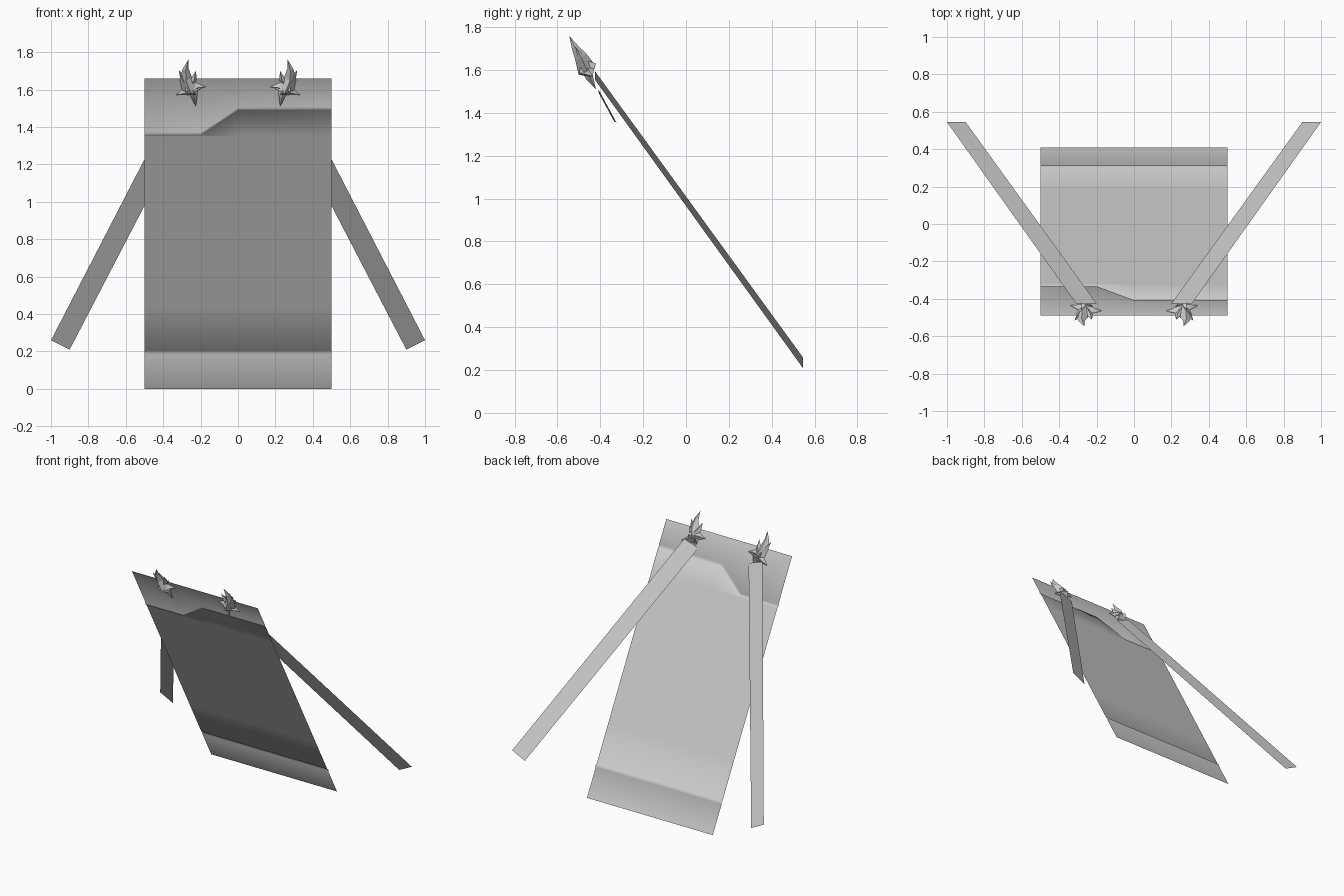
import bpy, bmesh, math
from mathutils import Vector

if "Cube" in bpy.data.objects:
    bpy.data.objects.remove(bpy.data.objects["Cube"])

grey = bpy.data.materials.new("plain grey")
grey.diffuse_color = (0.6, 0.6, 0.6, 1)
grey.use_nodes = True
grey.node_tree.nodes["Principled BSDF"].inputs["Base Color"].default_value = grey.diffuse_color

# Slope of the leaning sheet and its outward (rear, upward) direction
SLOPE = -0.9 / 1.66
OUT = Vector((0, 1, -SLOPE)).normalized()


def make(name, bm, smooth=False):
    mesh = bpy.data.meshes.new(name)
    bm.to_mesh(mesh)
    bm.free()
    mesh.materials.append(grey)
    for p in mesh.polygons:
        p.use_smooth = smooth
    ob = bpy.data.objects.new(name, mesh)
    bpy.context.collection.objects.link(ob)
    return ob


def sheet(name, columns, rows):
    """rows: functions of the column index giving (height, outward offset)"""
    bm = bmesh.new()
    grid = []
    for row in rows:
        line = []
        for i, x in enumerate(columns):
            z, off = row(i)
            line.append(bm.verts.new(Vector((x, 0.41 + SLOPE * z, z)) + OUT * off))
        grid.append(line)
    for a, b in zip(grid, grid[1:]):
        for i in range(len(columns) - 1):
            bm.faces.new((a[i], b[i], b[i + 1], a[i + 1]))
    return make(name, bm, True)


# Main panel with a small raised hem ridge near the bottom
sheet("cloth_panel", [-0.5, 0.5],
      [lambda i, z=z, o=o: (z, o) for z, o in
       [(1.35, 0), (0.45, 0), (0.203, 0), (0.193, 0.008), (0.183, 0), (0, 0)]])

# Top panel with a pressed crease that steps down to the left
crease = [1.363, 1.363, 1.5, 1.5]
sheet("collar_panel", [-0.5, -0.2, 0.0, 0.5],
      [lambda i: (1.66, 0),
       lambda i: (crease[i] + 0.008, 0),
       lambda i: (crease[i], -0.007),
       lambda i: (crease[i] - 0.008, 0),
       lambda i: (1.35, 0)])


def spike(bm, path, width, depth):
    """Tapering four-sided spike along a bent path, flattened onto the sheet"""
    pts = [Vector(p) for p in path]
    axis = (pts[-1] - pts[0]).normalized()
    side = axis.cross(OUT).normalized()
    rings = []
    for k, p in enumerate(pts[:-1]):
        t = 1 - k / (len(pts) - 1)
        rings.append([bm.verts.new(p + side * (width * t * math.cos(a)) + OUT * (depth * t * math.sin(a)))
                      for a in (0, math.pi / 2, math.pi, 3 * math.pi / 2)])
    tip = bm.verts.new(pts[-1])
    bm.faces.new(rings[0])
    for a, b in zip(rings, rings[1:]):
        for i in range(4):
            j = (i + 1) % 4
            bm.faces.new((a[i], a[j], b[j], b[i]))
    for i in range(4):
        bm.faces.new((rings[-1][i], rings[-1][(i + 1) % 4], tip))


for s, label in ((-1, "left"), (1, "right")):
    # Flat strap running down and outwards
    bm = bmesh.new()
    corners = [(0.31, -0.425, 1.595), (0.20, -0.425, 1.555), (0.90, 0.545, 0.21), (1.0, 0.545, 0.26)]
    bm.faces.new([bm.verts.new((s * x, y, z)) for x, y, z in corners[::s]])
    make(label + "_strap", bm)

    # Thorny clasp at the top of the strap
    bm = bmesh.new()
    spikes = [
        ([(0.25, -0.462, 1.60), (0.278, -0.49, 1.66), (0.28, -0.52, 1.71), (0.266, -0.545, 1.76)], 0.05, 0.045),
        ([(0.26, -0.46, 1.60), (0.295, -0.49, 1.66), (0.317, -0.515, 1.706)], 0.03, 0.035),
        ([(0.235, -0.462, 1.60), (0.29, -0.45, 1.59), (0.342, -0.435, 1.57)], 0.04, 0.045),
        ([(0.28, -0.46, 1.61), (0.22, -0.465, 1.62), (0.17, -0.465, 1.615)], 0.045, 0.045),
        ([(0.25, -0.46, 1.62), (0.235, -0.45, 1.565), (0.225, -0.42, 1.51)], 0.035, 0.035),
        ([(0.26, -0.46, 1.62), (0.235, -0.49, 1.66), (0.225, -0.512, 1.70)], 0.03, 0.03),
    ]
    for path, w, d in spikes:
        spike(bm, [(s * x, y, z) for x, y, z in path], w, d)
    bmesh.ops.recalc_face_normals(bm, faces=bm.faces)
    make(label + "_clasp", bm)
